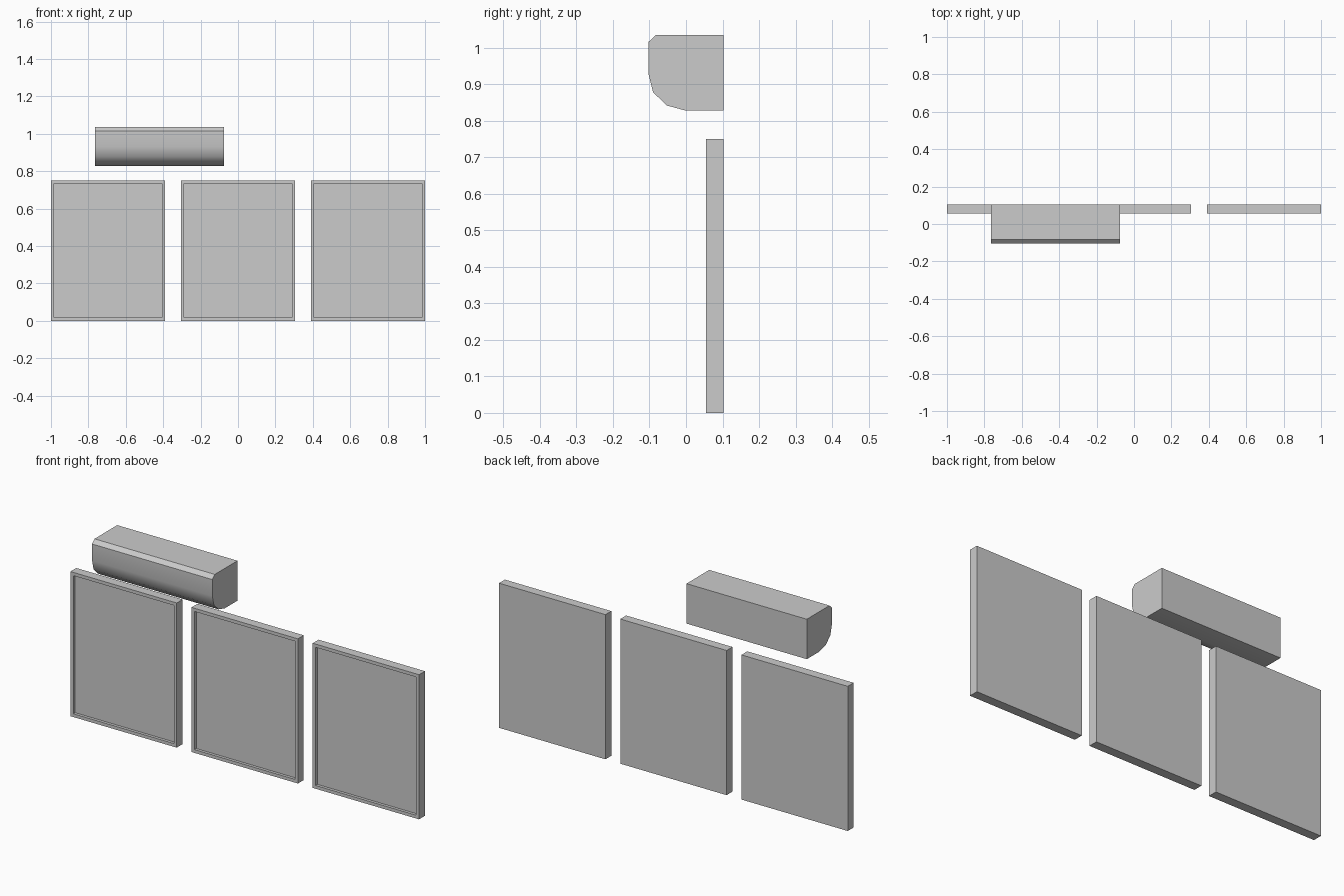
import bpy, bmesh, math

if "Cube" in bpy.data.objects:
    bpy.data.objects.remove(bpy.data.objects["Cube"])


def finish(bm, name, smooth_angle=None):
    bmesh.ops.recalc_face_normals(bm, faces=bm.faces)
    mesh = bpy.data.meshes.new(name)
    bm.to_mesh(mesh)
    bm.free()
    if smooth_angle:
        mesh.shade_smooth()
        mesh.set_sharp_from_angle(angle=math.radians(smooth_angle))
    obj = bpy.data.objects.new(name, mesh)
    bpy.context.collection.objects.link(obj)
    return obj


def framed_panel(name, cx, width=0.61, height=0.75, y0=0.055, y1=0.103,
                 border=0.024, recess=0.015):
    bm = bmesh.new()
    bmesh.ops.create_cube(bm, size=1)
    for v in bm.verts:
        v.co.x = cx + v.co.x * width
        v.co.y = y1 if v.co.y > 0 else y0
        v.co.z = (v.co.z + 0.5) * height
    # Recessed pane on the front face
    bm.normal_update()
    front = [f for f in bm.faces if f.normal.y < -0.9]
    bmesh.ops.inset_region(bm, faces=front, thickness=border)
    walls = bmesh.ops.inset_region(bm, faces=front, thickness=0)
    for v in front[0].verts:
        v.co.y += recess
    return finish(bm, name)


# Row of three framed window panels
for side, x in (("left", -0.695), ("middle", 0), ("right", 0.695)):
    framed_panel(side + "_window", x)

# Wall air conditioner: side profile (y, z) extruded along x
profile = [(0.103, 1.035), (-0.083, 1.035), (-0.103, 1.016), (-0.103, 0.93),
           (-0.09, 0.878), (-0.052, 0.842), (0.0, 0.828), (0.103, 0.828)]
bm = bmesh.new()
face = bm.faces.new([bm.verts.new((-0.765, y, z)) for y, z in profile])
ext = bmesh.ops.extrude_face_region(bm, geom=[face], use_keep_orig=True)
for v in ext["geom"]:
    if isinstance(v, bmesh.types.BMVert):
        v.co.x = -0.075
finish(bm, "air_conditioner", smooth_angle=37)
